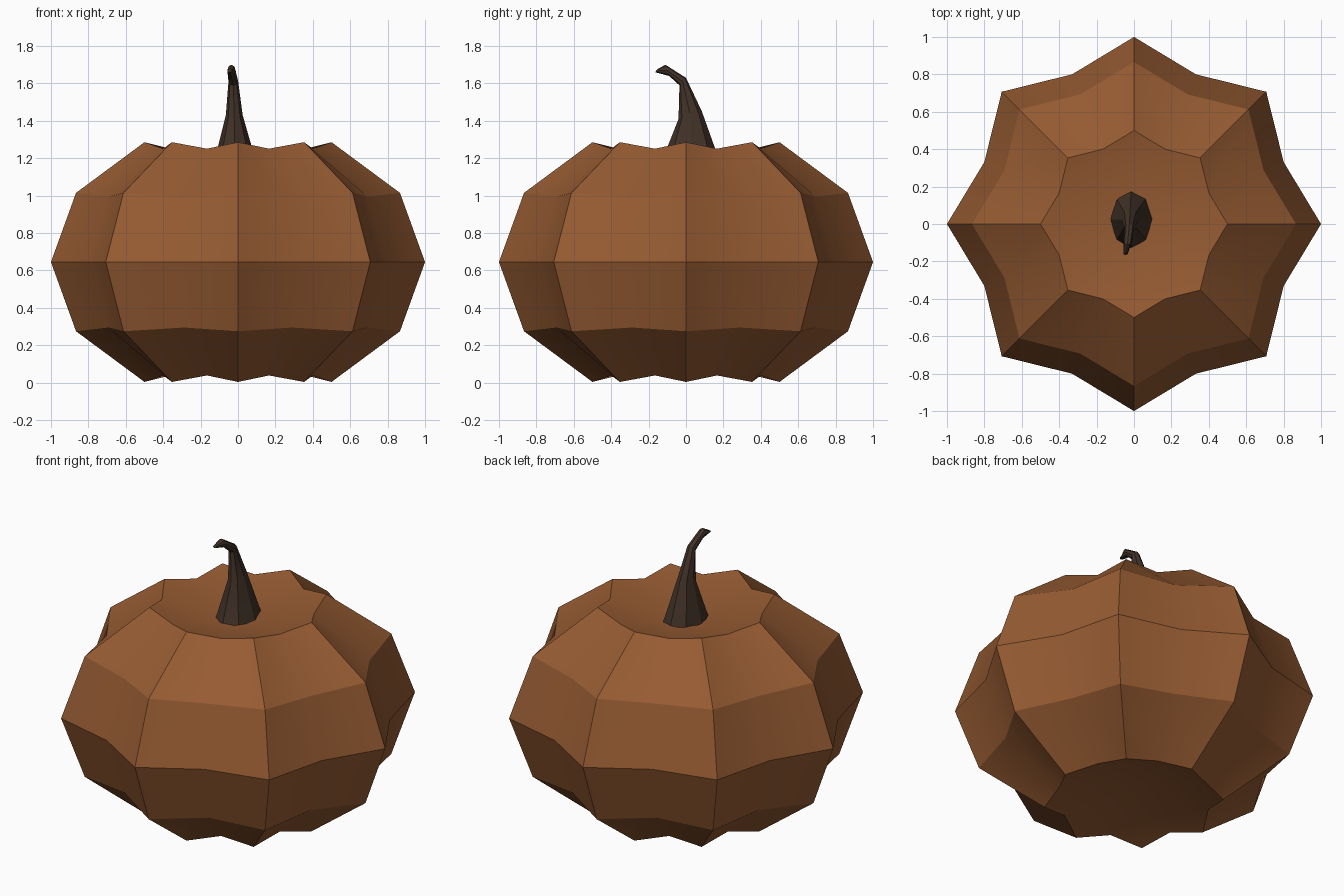
import bpy, bmesh, math

if "Cube" in bpy.data.objects:
    bpy.data.objects.remove(bpy.data.objects["Cube"])

def material(name, rgb):
    m = bpy.data.materials.new(name)
    m.diffuse_color = (*rgb, 1)
    m.use_nodes = True
    m.node_tree.nodes["Principled BSDF"].inputs["Base Color"].default_value = m.diffuse_color
    return m

def finish(bm, name, mat, angle):
    bmesh.ops.recalc_face_normals(bm, faces=bm.faces)
    me = bpy.data.meshes.new(name)
    bm.to_mesh(me)
    bm.free()
    ob = bpy.data.objects.new(name, me)
    bpy.context.collection.objects.link(ob)
    me.materials.append(mat)
    bpy.ops.object.select_all(action='DESELECT')
    ob.select_set(True)
    bpy.context.view_layer.objects.active = ob
    bpy.ops.object.shade_smooth_by_angle(angle=math.radians(angle))
    return ob

def bridge(bm, rings):
    n = len(rings[0])
    for a, b in zip(rings, rings[1:]):
        for i in range(n):
            j = (i + 1) % n
            bm.faces.new((a[i], a[j], b[j], b[i]))

def fan(bm, ring, tip):
    for i in range(len(ring)):
        bm.faces.new((ring[i], ring[(i + 1) % len(ring)], tip))

# Pumpkin body: squashed sphere, every second meridian pulled in as a groove
MID, HALF, POLE = 0.645, 0.74, 0.485
bm = bmesh.new()
rings = []
for step in range(1, 6):
    lat = math.radians(30 * step)
    ring = []
    for k in range(16):
        a = k * math.pi / 8
        r, h = (0.866, 0.946) if k % 2 else (1, 1)
        r *= math.sin(lat)
        ring.append(bm.verts.new((r * math.cos(a), r * math.sin(a),
                                  MID + HALF * h * math.cos(lat))))
    rings.append(ring)
bridge(bm, rings)
# Sunken top and bottom
fan(bm, rings[0], bm.verts.new((0, 0, MID + POLE + 0.03)))
fan(bm, rings[-1], bm.verts.new((0, 0, MID - POLE - 0.03)))
finish(bm, "pumpkin_body", material("pumpkin orange brown", (0.305, 0.105, 0.032)), 30)

# Curved stem: tilted rings as (x centre, x half width, front y, front z, back y, back z)
sections = [(-0.015, 0.115, -0.135, 1.17, 0.185, 1.17),
            (-0.020, 0.045, -0.040, 1.41, 0.085, 1.45),
            (-0.025, 0.026, -0.035, 1.59, 0.000, 1.63),
            (-0.035, 0.022, -0.090, 1.64, -0.110, 1.70),
            (-0.045, 0.012, -0.165, 1.66, -0.155, 1.675)]
bm = bmesh.new()
rings = []
for xc, w, y0, z0, y1, z1 in sections:
    ring = []
    for k in range(8):
        a = k * math.pi / 4
        t = (1 + math.sin(a)) / 2
        ring.append(bm.verts.new((xc + w * math.cos(a), y0 + (y1 - y0) * t,
                                  z0 + (z1 - z0) * t)))
    rings.append(ring)
bridge(bm, rings)
bm.faces.new(rings[0])
bm.faces.new(rings[-1])
finish(bm, "stem", material("dark stem brown", (0.054, 0.032, 0.021)), 30)
